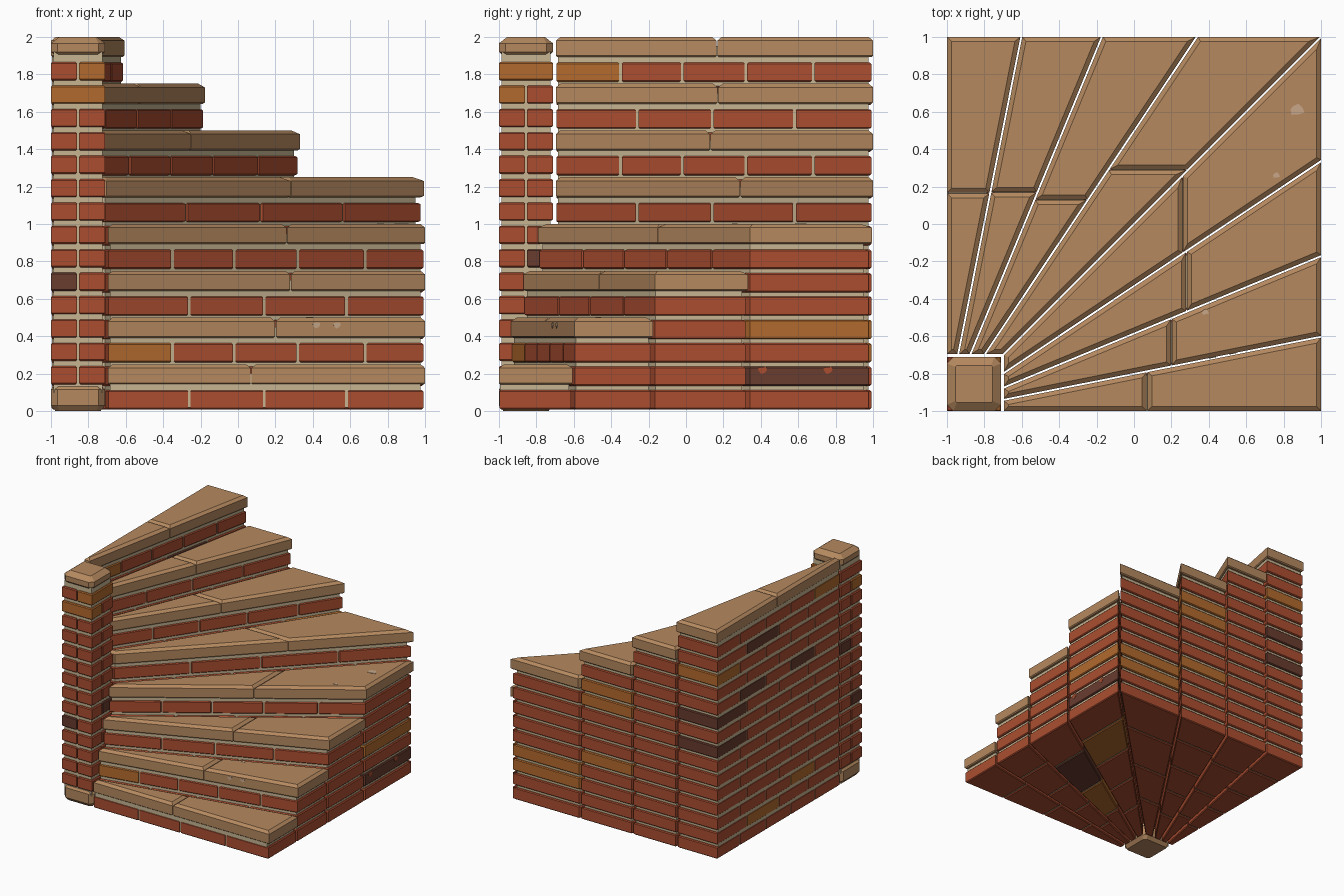
import bpy, bmesh, math
from mathutils import Vector

cube = bpy.data.objects.get("Cube")
if cube:
    bpy.data.objects.remove(cube, do_unlink=True)


def material(name, rgb):
    m = bpy.data.materials.new(name)
    m.use_nodes = True
    m.diffuse_color = (*rgb, 1)
    m.node_tree.nodes["Principled BSDF"].inputs["Base Color"].default_value = (*rgb, 1)
    return m


STONE, RED, ORANGE, DARK, MORTAR, CHIP = range(6)
MATS = [material("sandstone", (0.46, 0.25, 0.115)),
        material("red brick", (0.41, 0.076, 0.03)),
        material("orange brick", (0.45, 0.143, 0.027)),
        material("dark brick", (0.14, 0.045, 0.028)),
        material("mortar", (0.57, 0.46, 0.29)),
        material("pale chip", (0.58, 0.39, 0.25))]


def inset(poly, d):
    """Offset a convex counter-clockwise polygon inwards."""
    out = []
    for i, b in enumerate(poly):
        e1 = (b - poly[i - 1]).normalized()
        e2 = (poly[(i + 1) % len(poly)] - b).normalized()
        n1, n2 = Vector((-e1.y, e1.x)), Vector((-e2.y, e2.x))
        out.append(b + (n1 + n2) * d / (1 + n1.dot(n2)))
    return out


def block(bm, poly, rings, mat):
    """Closed solid from (inset, height) rings of one outline."""
    loops = [[bm.verts.new((p.x, p.y, z)) for p in inset(poly, d)] for d, z in rings]
    n = len(poly)
    faces = [bm.faces.new(loops[0][::-1]), bm.faces.new(loops[-1])]
    for lo, hi in zip(loops, loops[1:]):
        faces += [bm.faces.new((lo[i], lo[(i + 1) % n], hi[(i + 1) % n], hi[i]))
                  for i in range(n)]
    for f in faces:
        f.material_index = mat


def brick_rings(z0, z1, c=0.007):
    return [(c, z0), (0, z0 + c), (0, z1 - c), (c, z1)]


def rect(x0, x1, y0, y1):
    return [Vector(p) for p in ((x0, y0), (x1, y0), (x1, y1), (x0, y1))]


def finish(bm, name):
    me = bpy.data.meshes.new(name)
    bm.to_mesh(me)
    bm.free()
    for m in MATS:
        me.materials.append(m)
    ob = bpy.data.objects.new(name, me)
    bpy.context.collection.objects.link(ob)
    return ob


STEPS, RISE, ROW = 8, 0.25, 0.125
INNER, OUTER = -0.695, 1.0


def wedge(step, u0, u1, gap):
    """Slice of a winder between two distances from the newel; upper steps mirror on the diagonal."""
    k = step if step < 4 else 7 - step
    t0, t1 = (math.tan(math.radians(11.25 * a)) for a in (k, k + 1))
    g0 = gap if k else 0.4 * gap
    lo = lambda u: -1 + (u + 1) * t0 + g0 * math.hypot(1, t0)
    hi = lambda u: -1 + (u + 1) * t1 - gap * math.hypot(1, t1)
    pts = [Vector((u0, lo(u0))), Vector((u1, lo(u1))), Vector((u1, hi(u1))), Vector((u0, hi(u0)))]
    return pts if step < 4 else [p.yx for p in reversed(pts)]


# Odd-coloured bricks: (step, row, place counted from the outside)
SPECIAL = {ORANGE: {(3, 3, 0), (4, 3, 0), (4, 2, 0), (5, 9, 0), (5, 8, 0), (5, 4, 0), (7, 12, 0),
                    (3, 0, 1), (2, 0, 2), (1, 2, 4), (7, 14, 4), (7, 1, 1), (7, 2, 3)},
           DARK: {(3, 1, 0), (7, 9, 0), (7, 7, 0), (2, 0, 1), (7, 13, 1), (7, 10, 3), (7, 10, 1)}}


def brick_colour(key):
    return next((m for m, keys in SPECIAL.items() if key in keys), RED)


CUTS = [[-0.26, 0.14, 0.58], [-0.35, -0.02, 0.32, 0.68]]
TREAD_SPLIT = [0.07, 0.20, 0.28, 0.26, 0.29, 0.13, 0.17, 0.165]

for s in range(STEPS):
    top = RISE * (s + 1)

    # Mortar core
    bm = bmesh.new()
    block(bm, wedge(s, INNER + 0.01, OUTER - 0.025, 0.018), [(0, 0.02), (0, top - 0.05)], MORTAR)
    finish(bm, f"step_{s + 1}_mortar")

    # Brick courses with staggered joints
    bm = bmesh.new()
    for j in range(2 * s + 1):
        ends = [INNER - 0.005] + CUTS[(j + s) % 2] + [OUTER - 0.003]
        count = len(ends) - 1
        for b in range(count):
            poly = wedge(s, ends[b] + 0.007, ends[b + 1] - 0.007, 0.01)
            block(bm, poly, brick_rings(j * ROW + 0.01, j * ROW + 0.113),
                  brick_colour((s, j, count - 1 - b)))
    finish(bm, f"step_{s + 1}_bricks")

    # Two-piece stone tread with a wide chamfer on top
    bm = bmesh.new()
    split = TREAD_SPLIT[s]
    for a, b in ((INNER, split - 0.002), (split + 0.002, OUTER)):
        block(bm, wedge(s, a, b, 0.005),
              [(0.008, top - 0.108), (0, top - 0.1), (0, top - 0.02), (0.024, top)], STONE)
    finish(bm, f"step_{s + 1}_tread")

# Newel post
X0, X1 = -1.0, -0.71
MID = (X0 + X1) / 2
bm = bmesh.new()
block(bm, rect(X0 + 0.015, X1 - 0.015, X0 + 0.015, X1 - 0.015), [(0, 0.1), (0, 1.92)], MORTAR)
finish(bm, "post_mortar")

bm = bmesh.new()
halves = ((X0, MID - 0.006), (MID + 0.006, X1))
for j in range(1, 15):
    rings = brick_rings(j * ROW + 0.018, j * ROW + 0.115)
    for n, (a, b) in enumerate(halves):
        if j == 13:
            block(bm, rect(X0, X1, a, b), rings, RED if n else ORANGE)
        elif j == 14:
            block(bm, rect(a, b, X0, X1), rings, ORANGE if n else RED)
        else:
            for m, (c, d) in enumerate(halves):
                dark = (j, n, m) in {(5, 0, 0), (6, 1, 1), (9, 0, 1)}
                block(bm, rect(a, b, c, d), rings, DARK if dark else RED)
finish(bm, "post_bricks")

# Rough-cut cap and foot stones with clipped corners
c = 0.035
octagon = [Vector(p) for p in ((X0 + c, X0), (X1 - c, X0), (X1, X0 + c), (X1, X1 - c),
                               (X1 - c, X1), (X0 + c, X1), (X0, X1 - c), (X0, X0 + c))]
for name, rings in (("post_cap", [(0.03, 1.89), (0, 1.92), (0, 1.965), (0.045, 2.0)]),
                    ("post_foot", [(0.025, 0), (0, 0.03), (0, 0.115), (0.03, 0.15)])):
    bm = bmesh.new()
    block(bm, octagon, rings, STONE)
    finish(bm, name)


# Small worn chips lying on the stone and brick faces
def chip(name, loc, normal, r, mat):
    bm = bmesh.new()
    outline = [Vector((math.cos(a), math.sin(a) * 0.75)) * r * (1 if i % 2 else 0.75)
               for i, a in enumerate(math.tau * k / 7 for k in range(7))]
    block(bm, outline, [(0, -0.002), (0, 0.003)], mat)
    ob = finish(bm, name)
    ob.location = loc
    ob.rotation_euler = Vector(normal).to_track_quat('Z', 'Y').to_euler()


UP, SIDE = (0, 0, 1), (1, 0, 0)
chip("tread_chip_1", (0.87, 0.61, 1.0), UP, 0.045, CHIP)
chip("tread_chip_2", (0.76, 0.26, 1.0), UP, 0.022, CHIP)
chip("tread_chip_3", (0.38, -0.47, 0.5), UP, 0.022, CHIP)
chip("brick_chip_1", (0.99, 0.41, 0.22), SIDE, 0.03, RED)
chip("brick_chip_2", (0.99, 0.76, 0.22), SIDE, 0.03, RED)
lean = math.radians(11.25)
for n, x in enumerate((0.42, 0.53)):
    y = -1 + (x + 1) * math.tan(lean) + 0.005
    chip(f"nosing_chip_{n + 1}", (x, y, 0.46), (math.sin(lean), -math.cos(lean), 0), 0.025, CHIP)
